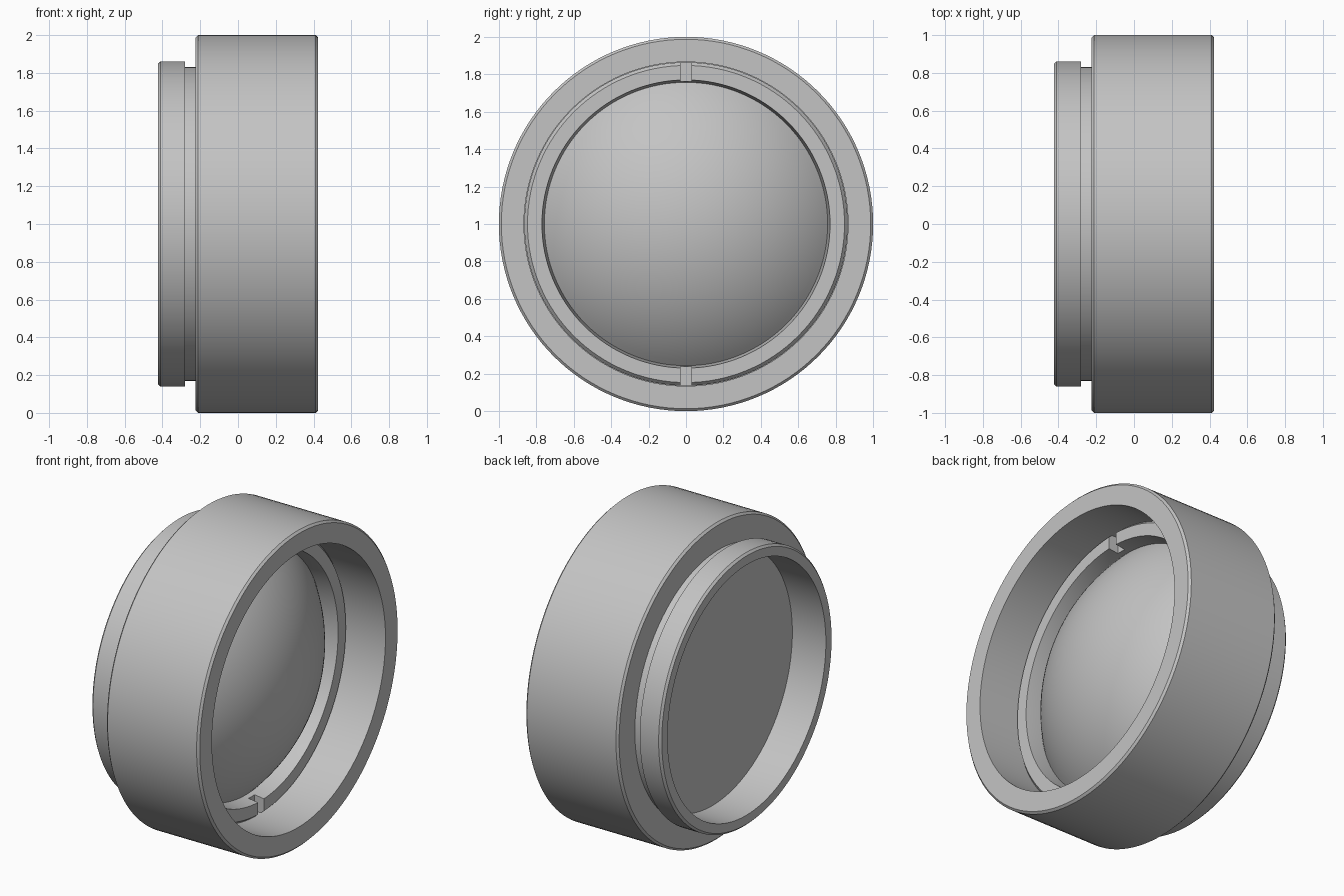
import bpy
import bmesh
import math
from mathutils import Matrix, Vector

cube = bpy.data.objects.get("Cube")
if cube:
    bpy.data.objects.remove(cube, do_unlink=True)

SEGMENTS = 128

grey = bpy.data.materials.new("satin grey")
grey.use_nodes = True
colour = (0.55, 0.55, 0.55, 1)
grey.diffuse_color = colour
grey.node_tree.nodes["Principled BSDF"].inputs["Base Color"].default_value = colour


def add_object(name, bm):
    bmesh.ops.recalc_face_normals(bm, faces=bm.faces)
    mesh = bpy.data.meshes.new(name)
    bm.to_mesh(mesh)
    bm.free()
    mesh.materials.append(grey)
    obj = bpy.data.objects.new(name, mesh)
    bpy.context.collection.objects.link(obj)
    return obj


def smooth(obj):
    bpy.ops.object.select_all(action="DESELECT")
    obj.select_set(True)
    bpy.context.view_layer.objects.active = obj
    bpy.ops.object.shade_smooth_by_angle(angle=math.radians(25))


def revolve(name, profile, closed=True):
    """Spin (x, radius) points around the optical axis."""
    bm = bmesh.new()
    verts = [bm.verts.new((x, 0, 1 + r)) for x, r in profile]
    pairs = list(zip(verts, verts[1:]))
    if closed:
        pairs.append((verts[-1], verts[0]))
    edges = [bm.edges.new(pair) for pair in pairs]
    bmesh.ops.spin(bm, geom=verts + edges, cent=(0, 0, 1), axis=(1, 0, 0),
                   angle=math.tau, steps=SEGMENTS, use_duplicate=False)
    bmesh.ops.remove_doubles(bm, verts=bm.verts, dist=0.0005)
    return add_object(name, bm)


# Outer housing with rear mounting flange, neck and stepped bore
front, back, shoulder, c = 0.424, -0.424, -0.224, 0.013
housing = revolve("housing", [
    (back, 0.79), (back, 0.86 - c), (back + c, 0.86), (-0.28, 0.86),
    (-0.28, 0.83), (shoulder, 0.83), (shoulder, 1 - c), (shoulder + c, 1),
    (front - c, 1), (front, 1 - c), (front, 0.866), (0.06, 0.866),
    (0.06, 0.79)])
smooth(housing)

# Retaining ring with chamfered edges
ring = revolve("retaining_ring", [
    (0.04, 0.757), (0.06, 0.757), (0.16, 0.77), (0.16, 0.847),
    (0.14, 0.864), (0.04, 0.864)])

# Spanner slots at the top and bottom of the ring
bm = bmesh.new()
for side in (-1, 1):
    place = Matrix.Translation(Vector((0.16, 0, 1 + side * 0.81)))
    bmesh.ops.create_cube(bm, size=1,
                          matrix=place @ Matrix.Diagonal((0.13, 0.06, 0.2, 1)))
cutter = add_object("slot_cutter", bm)
cutter.hide_render = True
cut = ring.modifiers.new("slots", "BOOLEAN")
cut.operation = "DIFFERENCE"
cut.solver = "EXACT"
cut.object = cutter
bpy.context.view_layer.objects.active = ring
bpy.ops.object.modifier_apply(modifier=cut.name)
bpy.data.objects.remove(cutter, do_unlink=True)
smooth(ring)

# Flat-backed lens with a spherical front
rim, edge_x, sag, flat_x = 0.757, 0.06, 0.31, -0.19
radius = (rim ** 2 + sag ** 2) / (2 * sag)
half = math.asin(rim / radius)
steps = 24
dome = [(edge_x + sag - radius * (1 - math.cos(half * i / steps)),
         radius * math.sin(half * i / steps)) for i in range(steps + 1)]
lens = revolve("lens", dome + [(edge_x, 0.79), (flat_x, 0.79), (flat_x, 0)],
               closed=False)
smooth(lens)
